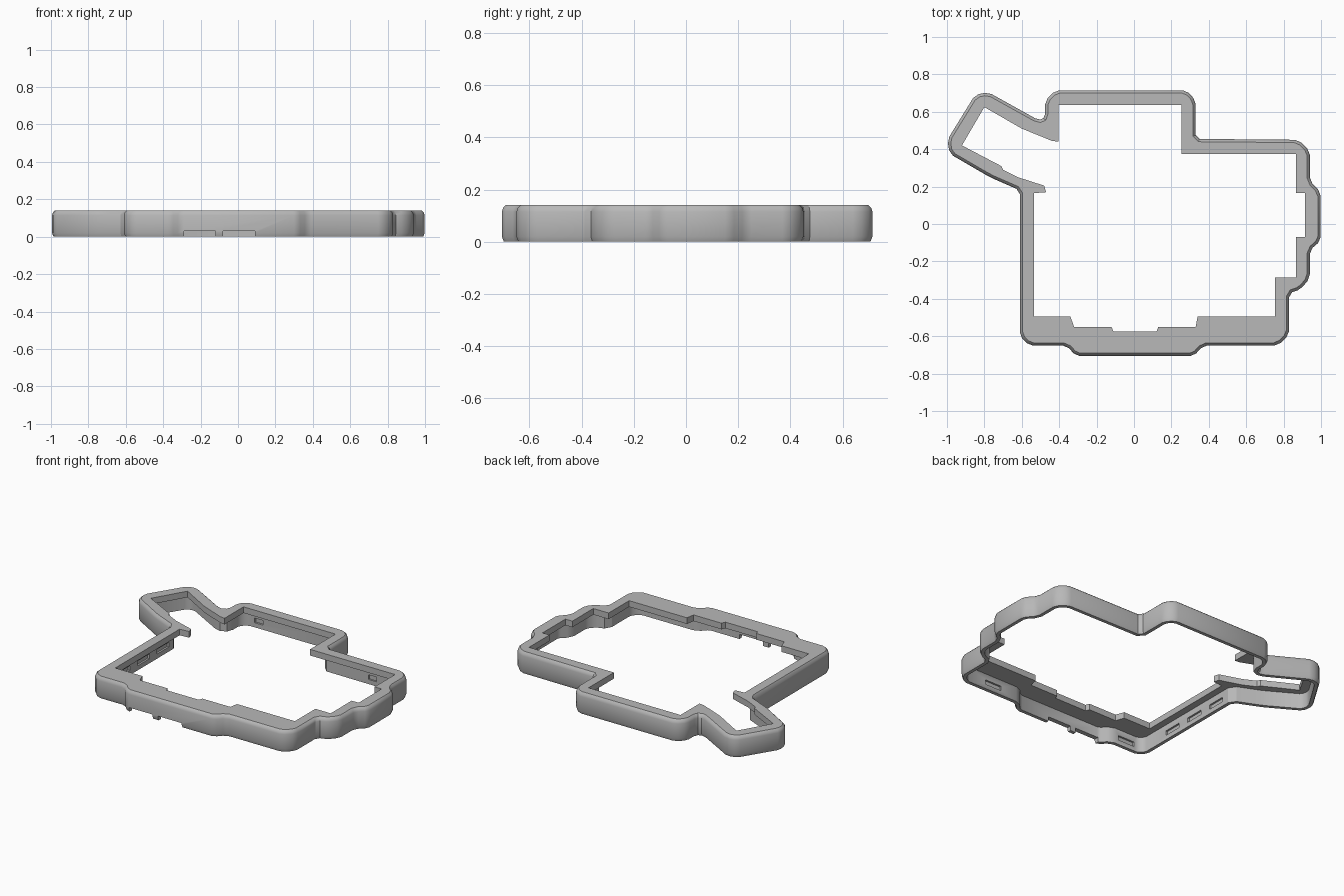
import bpy
import bmesh
from mathutils import Vector, Matrix

default_cube = bpy.data.objects.get("Cube")
if default_cube:
    bpy.data.objects.remove(default_cube, do_unlink=True)

# Plan outlines in hundredths of a unit, counter-clockwise from the front left
OUTER = [(-61, -60), (-56, -65), (-36, -65), (-31, -70.6), (32, -70.6), (37, -65),
         (77, -65), (83, -59), (83, -37), (89, -35), (94, -29), (94, -14),
         (99.8, -9), (99.8, 17), (94, 23), (94, 39), (88, 45), (33, 45.5),
         (33, 66), (28, 71.5), (-42, 71.5), (-47.5, 66), (-47.5, 57), (-51, 55.5),
         (-78, 70.5), (-85, 69), (-99.8, 45), (-98.5, 37.5), (-77, 25), (-61, 18)]
INNER = [(-53.5, -49.5), (-34, -49.5), (-32, -55), (-12, -55), (-11, -57.5),
         (12, -57.5), (13, -55), (33, -55), (34, -49.5), (75.5, -49.5),
         (75.5, -28.5), (86.5, -28.5), (86.5, -7), (91.5, -7), (91.5, 16.5),
         (86.5, 16.5), (86.5, 37.5), (25.5, 37.5), (25.5, 63.5), (-40.5, 63.5),
         (-40.5, 44), (-44, 44.5), (-60, 51), (-80, 62.5), (-92, 42), (-71, 31),
         (-70, 29), (-62, 25), (-48, 20.5), (-47, 17), (-53.5, 16.5)]
TOP = 0.14
UNDERSIDE = 0.1
WALL = 0.03


def to_units(points):
    return [Vector(p) / 100 for p in points]


def soften(points, cut):
    """Replace every corner by two points a short way along its edges."""
    result = []
    for i, p in enumerate(points):
        for q in (points[i - 1], points[(i + 1) % len(points)]):
            edge = q - p
            result.append(p + edge.normalized() * min(cut, edge.length / 4))
    return result


def inset(points, distance):
    """Move a closed outline inward with mitred corners."""
    result = []
    for i, p in enumerate(points):
        a = (p - points[i - 1]).normalized()
        b = (points[(i + 1) % len(points)] - p).normalized()
        normal_a, normal_b = Vector((-a.y, a.x)), Vector((-b.y, b.x))
        mitre = (normal_a + normal_b) / (1 + normal_a.dot(normal_b))
        result.append(p + mitre * distance)
    return result


def add_loop(bm, points, z):
    verts = [bm.verts.new((p.x, p.y, z)) for p in points]
    edges = [bm.edges.new((v, verts[(i + 1) % len(verts)])) for i, v in enumerate(verts)]
    return verts, edges


def bridge(bm, lower, upper):
    count = len(lower)
    for i in range(count):
        j = (i + 1) % count
        bm.faces.new((lower[i], lower[j], upper[j], upper[i]))


def make_object(name, bm):
    bmesh.ops.recalc_face_normals(bm, faces=bm.faces)
    mesh = bpy.data.meshes.new(name)
    bm.to_mesh(mesh)
    bm.free()
    obj = bpy.data.objects.new(name, mesh)
    bpy.context.collection.objects.link(obj)
    return obj


# Frame: thin skirt wall with chamfered rims under an inward-reaching top plate
outer = soften(to_units(OUTER), 0.02)
inner = to_units(INNER)
bm = bmesh.new()
section = [(WALL, UNDERSIDE), (WALL, 0), (0.008, 0), (0, 0.02), (0, 0.115),
           (0.005, 0.13), (0.015, TOP)]
skirt = [add_loop(bm, inset(outer, d), z) for d, z in section]
for below, above in zip(skirt, skirt[1:]):
    bridge(bm, below[0], above[0])
lip_low = add_loop(bm, inner, UNDERSIDE)
lip_high = add_loop(bm, inner, TOP)
bridge(bm, lip_low[0], lip_high[0])
for rim, lip, up in ((skirt[0], lip_low, -1), (skirt[-1], lip_high, 1)):
    bmesh.ops.triangle_fill(bm, edges=rim[1] + lip[1], use_beauty=True,
                            normal=(0, 0, up))
frame = make_object("bezel_frame", bm)

# Openings in the front wall's bottom edge, and clip pockets inside the walls
bm = bmesh.new()


def add_box(x0, x1, y0, y1, z0, z1):
    low, high = Vector((x0, y0, z0)), Vector((x1, y1, z1))
    bmesh.ops.create_cube(bm, size=1, matrix=Matrix.Translation((low + high) / 2)
                          @ Matrix.Diagonal((*(high - low), 1)))


for x in (-0.29, -0.08):
    add_box(x, x + 0.17, -0.75, -0.66, -0.02, 0.03)
for x in (-0.52, 0.5):
    add_box(x, x + 0.12, -0.632, -0.6, 0.03, 0.06)
for y in (-0.4, -0.2, 0):
    add_box(-0.592, -0.56, y, y + 0.12, 0.03, 0.06)
add_box(0.64, 0.7, 0.4, 0.432, 0.03, 0.06)
add_box(-0.36, -0.3, 0.66, 0.697, 0.03, 0.06)
cutter = make_object("pocket_cutter", bm)
cutter.hide_render = True

bpy.ops.object.select_all(action="DESELECT")
bpy.context.view_layer.objects.active = frame
frame.select_set(True)
cut = frame.modifiers.new("pockets", "BOOLEAN")
cut.operation = "DIFFERENCE"
cut.solver = "EXACT"
cut.object = cutter
bpy.ops.object.modifier_apply(modifier=cut.name)
bpy.data.objects.remove(cutter, do_unlink=True)

# Plain grey finish
grey = bpy.data.materials.new("plain grey")
grey.use_nodes = True
colour = (0.48, 0.48, 0.48, 1)
grey.diffuse_color = colour
grey.node_tree.nodes["Principled BSDF"].inputs["Base Color"].default_value = colour
frame.data.materials.clear()
frame.data.materials.append(grey)
bpy.ops.object.shade_smooth_by_angle(angle=0.5)
